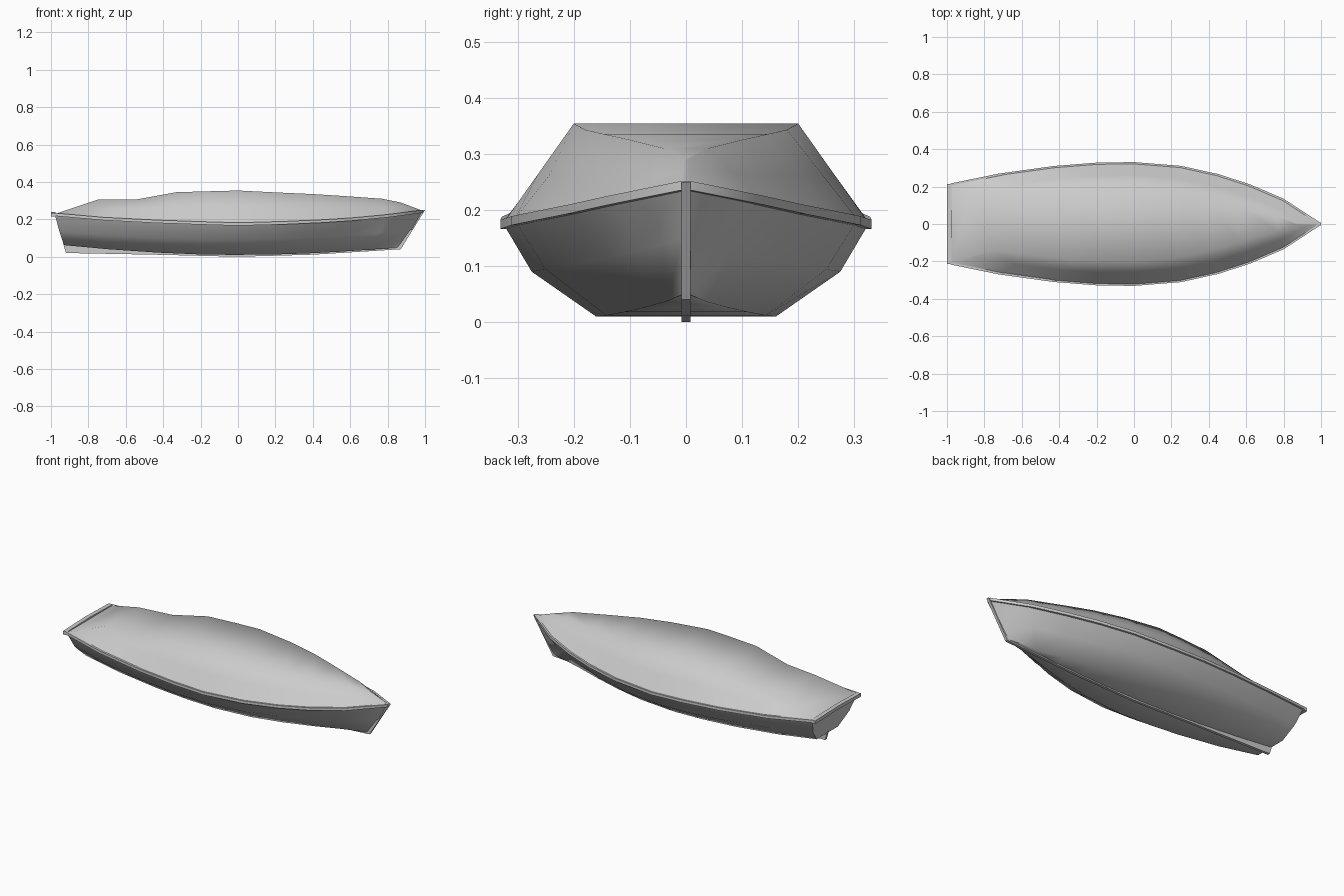
import bpy, bmesh, math

if "Cube" in bpy.data.objects:
    bpy.data.objects.remove(bpy.data.objects["Cube"])


def loft(name, rings, angle=60, closed=True, caps=True):
    """Skin a list of equal-length point rings."""
    bm = bmesh.new()
    vs = [[bm.verts.new(p) for p in r] for r in rings]
    n = len(rings[0])
    for a, b in zip(vs, vs[1:]):
        for i in range(n if closed else n - 1):
            j = (i + 1) % n
            bm.faces.new((a[i], a[j], b[j], b[i]))
    if caps:
        bm.faces.new(vs[0])
        bm.faces.new(vs[-1])
    bmesh.ops.recalc_face_normals(bm, faces=bm.faces)
    me = bpy.data.meshes.new(name)
    bm.to_mesh(me)
    bm.free()
    ob = bpy.data.objects.new(name, me)
    bpy.context.collection.objects.link(ob)
    bpy.ops.object.select_all(action='DESELECT')
    ob.select_set(True)
    bpy.context.view_layer.objects.active = ob
    bpy.ops.object.shade_smooth_by_angle(angle=math.radians(angle))
    return ob


def mirrored(half):
    """Half section (+y) to a full section across the centreline."""
    return half + [(x, -y, z) for x, y, z in reversed(half)]


# Lines of the boat, stern to bow
xs = [-.98, -.72, -.43, -.2, 0, .25, .45, .62, .8, .99]
sheer_y = [.212, .265, .305, .323, .326, .306, .262, .207, .13, .006]
sheer_z = [.228, .205, .19, .182, .176, .183, .192, .203, .22, .245]
chine_y = [.17, .22, .255, .272, .275, .25, .205, .15, .085, .006]
chine_z = [.135, .115, .1, .092, .09, .094, .102, .113, .128, .148]
floor_y = [.10, .13, .15, .158, .16, .142, .11, .075, .035, .005]
floor_z = [.062, .04, .022, .013, .01, .012, .018, .026, .037, .05]
top_x = [-.75, -.55, -.33, -.15, 0, .22, .4, .56, .77, .87]
top_y = [.14, .165, .19, .198, .2, .18, .145, .1, .04, .004]
top_z = [.305, .305, .345, .35, .354, .343, .335, .325, .31, .29]


def raked(x, stern, bow):
    t = (x + .98) / 1.97
    return stern + t * (bow - stern)


sheer = list(zip(xs, sheer_y, sheer_z))
chine = [(raked(x, -.955, .935), y, z) for x, y, z in zip(xs, chine_y, chine_z)]
floor = [(raked(x, -.93, .87), y, z) for x, y, z in zip(xs, floor_y, floor_z)]
top = list(zip(top_x, top_y, top_z))

# Hull shell with raked transom
loft("hull", [mirrored([s, c, f]) for s, c, f in zip(sheer, chine, floor)])

# Raised cover over the open hull
loft("cover", [mirrored([s, tuple((a + b) / 2 for a, b in zip(s, t)), t])
               for s, t in zip(sheer, top)])

# Gunwale rails on both sides
for side, label in ((1, "left"), (-1, "right")):
    rings = []
    for x, y, z in sheer:
        rings.append([(x, side * (y + dy), z + dz) for dy, dz in
                      ((-.008, -.01), (.005, -.01), (.005, .006), (-.008, .006))])
    loft("gunwale_" + label, rings)

# Transom top rail, slightly crowned
rings = []
for y, z in ((-.215, .226), (0, .232), (.215, .226)):
    rings.append([(x, y, z + dz) for x, dz in
                  ((-1, -.012), (-.975, -.012), (-.975, .008), (-1, .008))])
loft("transom_rail", rings, 30)

# Keel, stern skeg and bow stem as one thin profile strip
outer = [(-.92, .02), (-.4, .01), (0, 0), (.4, .011), (.87, .04), (1, .25)]
inner = [(-.935, .07), (-.4, .03), (0, .016), (.4, .026), (.845, .058), (.965, .25)]
w = .008
loft("keel_and_stem", [[(a, -w, b), (a, w, b), (c, w, d), (c, -w, d)]
                       for (a, b), (c, d) in zip(outer, inner)], 30)
